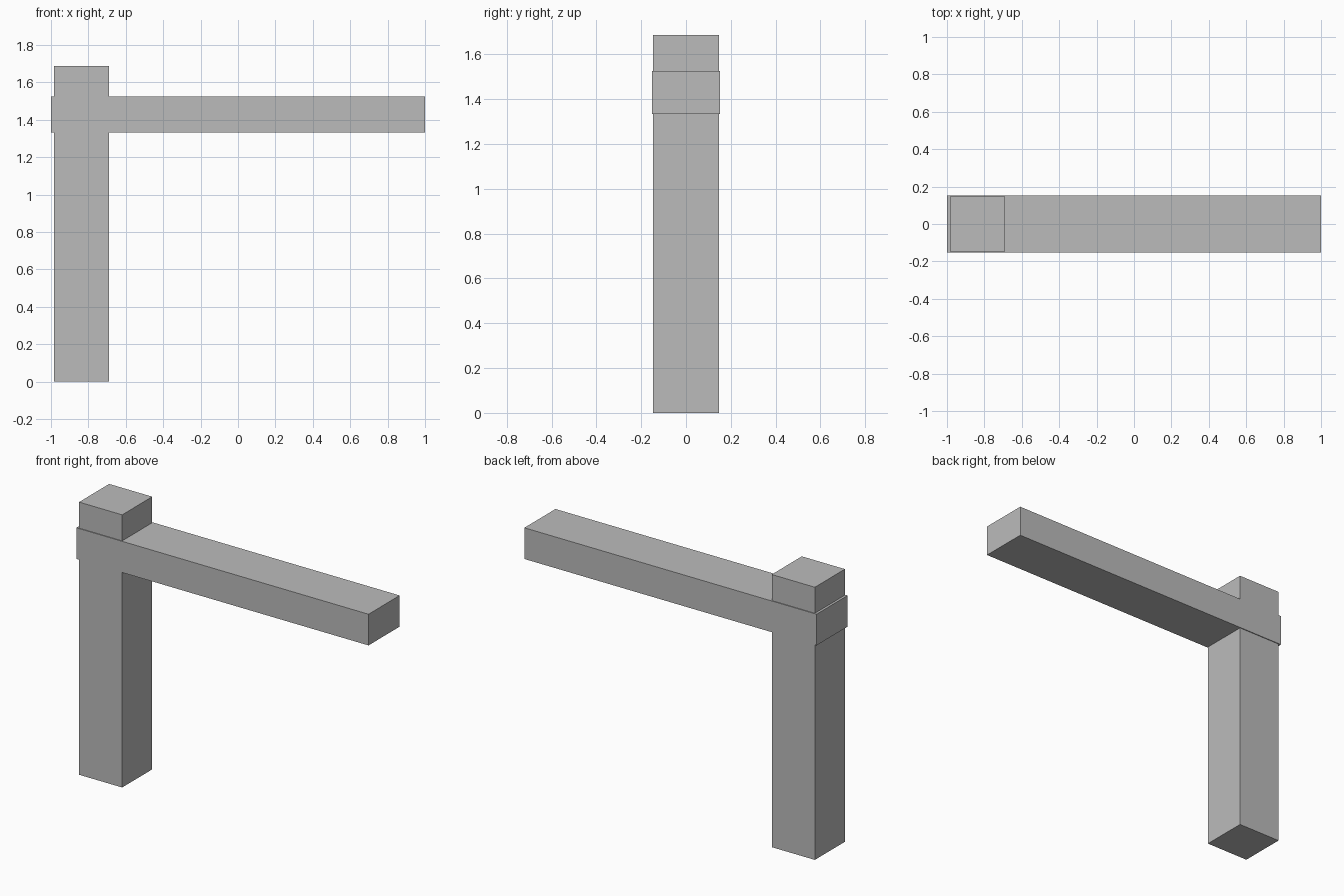
import bpy

default_cube = bpy.data.objects.get("Cube")
if default_cube:
    bpy.data.objects.remove(default_cube, do_unlink=True)

# One plain grey for the whole model
grey = bpy.data.materials.new("plain_grey")
grey.use_nodes = True
colour = (0.5, 0.5, 0.5, 1)
grey.diffuse_color = colour
grey.node_tree.nodes["Principled BSDF"].inputs["Base Color"].default_value = colour


def box(name, low, high):
    """Add a box spanning two opposite corners."""
    centre = [(a + b) / 2 for a, b in zip(low, high)]
    bpy.ops.mesh.primitive_cube_add(size=1, location=centre)
    obj = bpy.context.object
    obj.name = name
    obj.scale = [b - a for a, b in zip(low, high)]
    bpy.ops.object.transform_apply(location=False, rotation=False, scale=True)
    obj.data.materials.append(grey)
    return obj


# Square upright post
box("post", (-0.985, -0.147, 0), (-0.69, 0.147, 1.687))

# Long arm, slightly wider than the post it passes through
box("cross_beam", (-1, -0.152, 1.333), (1, 0.152, 1.526))
